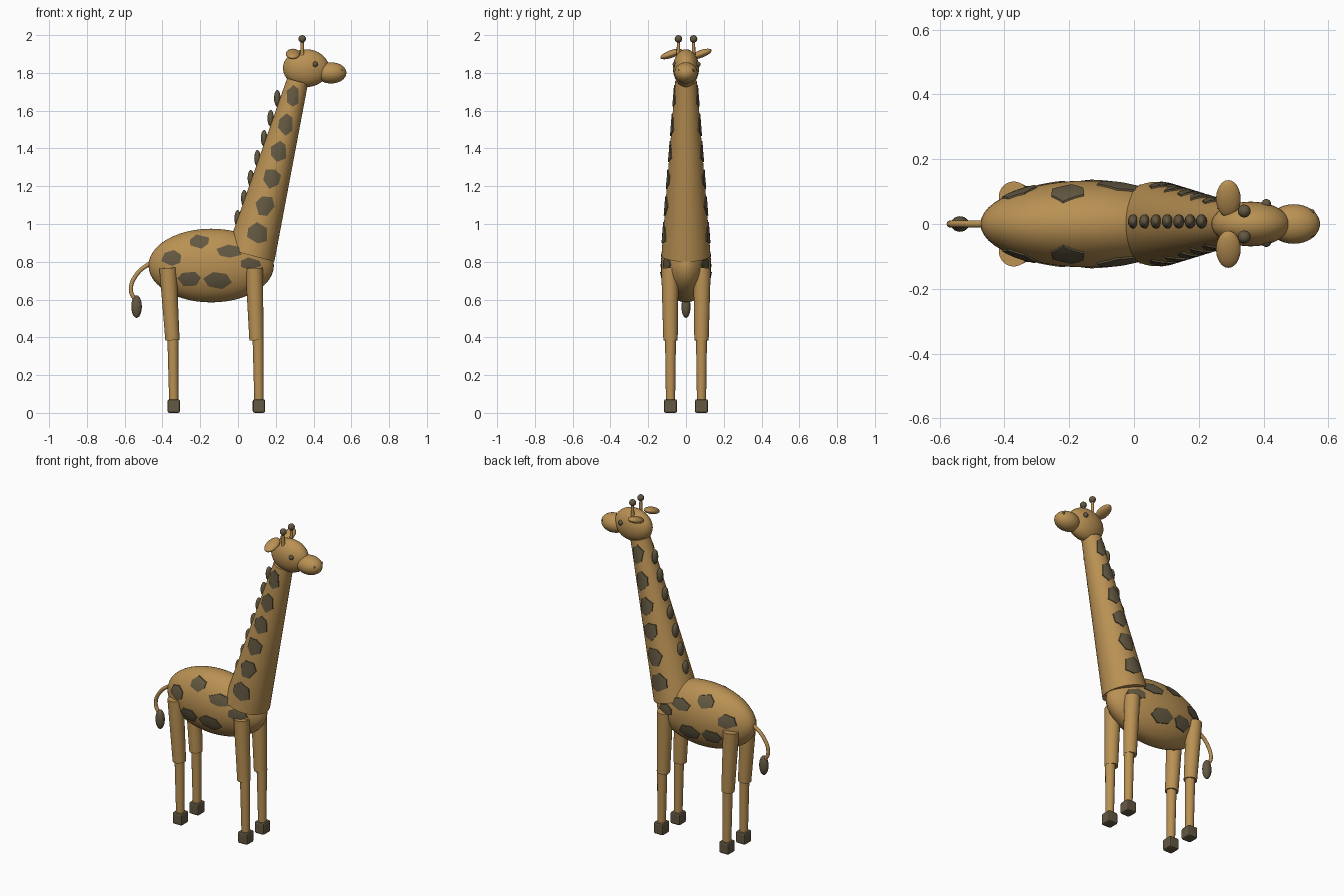
import bpy, bmesh, math, random
from mathutils import Vector

cube = bpy.data.objects.get("Cube")
if cube:
    bpy.data.objects.remove(cube, do_unlink=True)
random.seed(4)


def material(name, rgb):
    m = bpy.data.materials.new(name)
    m.use_nodes = True
    m.diffuse_color = (*rgb, 1)
    bsdf = m.node_tree.nodes["Principled BSDF"]
    bsdf.inputs["Base Color"].default_value = (*rgb, 1)
    bsdf.inputs["Roughness"].default_value = 0.8
    return m


TAN = material("tan hide", (0.49, 0.285, 0.088))
BROWN = material("dark brown", (0.125, 0.098, 0.054))


def finish(ob, name, mat, smooth=True):
    ob.name = name
    ob.data.materials.append(mat)
    if smooth:
        bpy.ops.object.select_all(action='DESELECT')
        ob.select_set(True)
        bpy.context.view_layer.objects.active = ob
        bpy.ops.object.shade_smooth_by_angle(angle=math.radians(40))
    return ob


def ellipsoid(name, loc, radii, mat, rot=(0, 0, 0), seg=32):
    bpy.ops.mesh.primitive_uv_sphere_add(segments=seg, ring_count=seg // 2,
                                         location=loc, rotation=rot)
    ob = bpy.context.object
    ob.scale = radii
    return finish(ob, name, mat)


def cone(name, a, b, ra, rb, mat, seg=32):
    a, b = Vector(a), Vector(b)
    axis = b - a
    bpy.ops.mesh.primitive_cone_add(vertices=seg, radius1=ra, radius2=rb,
                                    depth=axis.length, location=(a + b) / 2)
    ob = bpy.context.object
    ob.rotation_euler = axis.to_track_quat('Z', 'Y').to_euler()
    return finish(ob, name, mat)


# Body and neck
BODY, BODY_R = Vector((-0.142, 0, 0.78)), Vector((0.332, 0.134, 0.195))
NECK_A, NECK_B = Vector((0.067, 0, 0.834)), Vector((0.315, 0, 1.756))
NECK_RA, NECK_RB = 0.13, 0.057
ellipsoid("body", BODY, BODY_R, TAN, seg=48)
cone("neck", NECK_A, NECK_B, NECK_RA, NECK_RB, TAN, 48)

# Head and muzzle
ellipsoid("head", (0.36, 0, 1.825), (0.122, 0.069, 0.1), TAN)
ellipsoid("muzzle", (0.493, 0, 1.8), (0.081, 0.061, 0.056), TAN)

for side, label in ((1, "left"), (-1, "right")):
    # Ears, horns, eyes and nostrils
    ellipsoid(f"{label}_ear", (0.291, side * 0.078, 1.9), (0.038, 0.061, 0.02),
              TAN, (math.radians(20), 0, 0), 24)
    cone(f"{label}_horn", (0.34, side * 0.04, 1.89), (0.34, side * 0.04, 1.98),
         0.01, 0.008, TAN, 16)
    ellipsoid(f"{label}_horn_tip", (0.34, side * 0.04, 1.98), (0.02,) * 3, BROWN, seg=16)
    ellipsoid(f"{label}_eye", (0.408, side * 0.059 + 0.003, 1.845), (0.015,) * 3,
              BROWN, seg=16)
    ellipsoid(f"{label}_nostril", (0.549, side * 0.036 + 0.002, 1.813), (0.008,) * 3,
              BROWN, seg=12)

    # Legs: upper, lower and hoof
    for end, top, knee, foot in (("front", 0.085, 0.098, 0.111),
                                 ("hind", -0.371, -0.347, -0.34)):
        y = side * 0.082
        cone(f"{end}_{label}_upper_leg", (knee, y, 0.385), (top, side * 0.085, 0.767),
             0.038, 0.046, TAN, 24)
        cone(f"{end}_{label}_lower_leg", (foot, y, 0.04), (foot - 0.005, y, 0.4),
             0.024, 0.029, TAN, 24)
        bpy.ops.mesh.primitive_cube_add(size=1, location=(foot, y, 0.036))
        hoof = bpy.context.object
        hoof.dimensions = (0.066, 0.07, 0.072)
        bpy.ops.object.transform_apply(location=False, rotation=False, scale=True)
        finish(hoof, f"{end}_{label}_hoof", BROWN, False)
        bevel = hoof.modifiers.new("soft edges", 'BEVEL')
        bevel.width, bevel.segments = 0.01, 2

# Mane tufts down the back of the neck
for i in range(7):
    ellipsoid(f"mane_tuft_{i + 1}", (0.035 * i - 0.002, 0.008, 1.03 + 0.106 * i),
              (0.017, 0.022, 0.044), BROWN, seg=20)

# Tail with dark tuft
curve = bpy.data.curves.new("tail", 'CURVE')
curve.dimensions = '3D'
curve.bevel_depth, curve.bevel_resolution = 0.011, 4
spline = curve.splines.new('BEZIER')
path = [(-0.455, 0.8), (-0.535, 0.735), (-0.567, 0.65), (-0.54, 0.59)]
spline.bezier_points.add(len(path) - 1)
for p, (x, z) in zip(spline.bezier_points, path):
    p.co = (x, 0, z)
    p.handle_left_type = p.handle_right_type = 'AUTO'
tail = bpy.data.objects.new("tail", curve)
bpy.context.collection.objects.link(tail)
curve.materials.append(TAN)
ellipsoid("tail_tuft", (-0.537, 0, 0.563), (0.028, 0.024, 0.06), BROWN, seg=24)


# Half-width of each surface at a side position
def body_depth(x, z):
    u, w = (x - BODY.x) / BODY_R.x, (z - BODY.z) / BODY_R.z
    return BODY_R.y * math.sqrt(max(0, 1 - u * u - w * w))


def neck_depth(x, z):
    axis = NECK_B - NECK_A
    rel = Vector((x, 0, z)) - NECK_A
    t = rel.dot(axis) / axis.length_squared
    r = NECK_RA + (NECK_RB - NECK_RA) * t
    return math.sqrt(max(0, r * r - (rel - axis * t).length_squared))


def spot(name, cx, cz, rx, rz, depth):
    """Angular patch wrapped on both flanks, with its rim sunk into the hide."""
    n, sub = 6, 4
    turn = random.uniform(0, math.tau)
    corners = []
    for k in range(n):
        a = turn + math.tau * (k + random.uniform(-0.15, 0.15)) / n
        r = random.uniform(0.88, 1.08)
        corners.append(Vector((math.cos(a) * rx * r, math.sin(a) * rz * r)))
    outline = [corners[k].lerp(corners[(k + 1) % n], s / sub)
               for k in range(n) for s in range(sub)]
    bm = bmesh.new()
    for side in (1, -1):
        def vert(p, f, lift):
            x, z = cx + p.x * f, cz + p.y * f
            return bm.verts.new((x, side * (depth(x, z) + lift), z))
        rings = [[vert(p, f, lift) for p in outline]
                 for f, lift in ((0.3, 0.005), (0.65, 0.005), (1, 0.005), (1, -0.006))]
        bm.faces.new(rings[0])
        for a, b in zip(rings, rings[1:]):
            for k in range(len(a)):
                j = (k + 1) % len(a)
                bm.faces.new((a[k], a[j], b[j], b[k]))
    bmesh.ops.recalc_face_normals(bm, faces=bm.faces)
    # Caps on open shells must face outward
    for f in bm.faces:
        c = f.calc_center_median()
        if abs(f.normal.y) > 0.3 and f.normal.y * c.y < 0:
            f.normal_flip()
    me = bpy.data.meshes.new(name)
    bm.to_mesh(me)
    bm.free()
    ob = bpy.data.objects.new(name, me)
    bpy.context.collection.objects.link(ob)
    finish(ob, name, BROWN)


# Spots on the body
for i, (x, z, rx, rz) in enumerate([
        (-0.35, 0.822, 0.058, 0.043), (-0.205, 0.907, 0.057, 0.037),
        (-0.045, 0.855, 0.07, 0.034), (-0.257, 0.71, 0.064, 0.046),
        (-0.103, 0.7, 0.077, 0.046), (0.065, 0.79, 0.058, 0.034)]):
    spot(f"body_spots_{i + 1}", x, z, rx, rz, body_depth)

# Spots up the neck, narrowing toward the head
for i in range(6):
    t = i / 5
    spot(f"neck_spots_{i + 1}", 0.103 + 0.187 * t, 0.95 + 0.726 * t,
         0.06 - 0.024 * t, 0.06, neck_depth)
